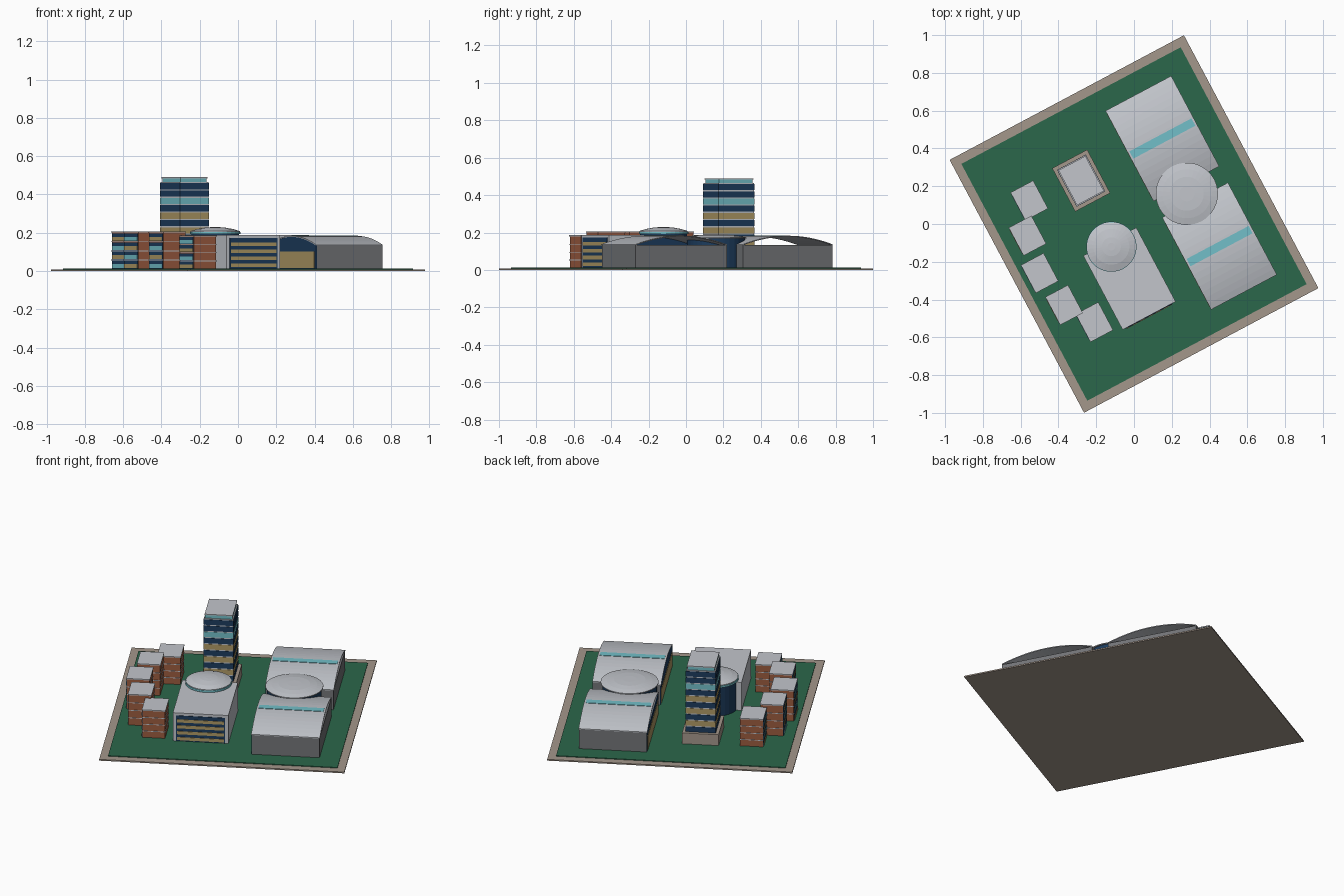
import bpy, bmesh, math
from mathutils import Matrix

cube = bpy.data.objects.get("Cube")
if cube:
    bpy.data.objects.remove(cube, do_unlink=True)

# The whole campus is laid out on its own axes, then turned
TURN = Matrix.Rotation(math.radians(28), 4, 'Z')
GROUND = 0.01


def material(name, r, g, b):
    m = bpy.data.materials.new(name)
    m.use_nodes = True
    m.diffuse_color = (r, g, b, 1)
    m.node_tree.nodes["Principled BSDF"].inputs["Base Color"].default_value = (r, g, b, 1)
    return m


GRASS = material("grass green", 0.024, 0.135, 0.07)
STONE = material("warm stone", 0.37, 0.31, 0.26)
PALE = material("pale grey", 0.54, 0.56, 0.60)
WALL = material("dark grey", 0.17, 0.175, 0.185)
NAVY = material("navy glass", 0.012, 0.045, 0.11)
TEAL = material("teal glass", 0.17, 0.52, 0.58)
TAN = material("tan glass", 0.43, 0.32, 0.13)
BRICK = material("red brick", 0.33, 0.105, 0.05)


def finish(name, bm, mat):
    bmesh.ops.recalc_face_normals(bm, faces=bm.faces[:])
    mesh = bpy.data.meshes.new(name)
    bm.to_mesh(mesh)
    bm.free()
    mesh.materials.append(mat)
    obj = bpy.data.objects.new(name, mesh)
    obj.matrix_world = TURN
    bpy.context.collection.objects.link(obj)
    return obj


def box(name, u0, u1, v0, v1, z0, z1, mat):
    bm = bmesh.new()
    bmesh.ops.create_cube(bm, size=1)
    bmesh.ops.scale(bm, vec=(u1 - u0, v1 - v0, z1 - z0), verts=bm.verts)
    bmesh.ops.translate(bm, vec=((u0 + u1) / 2, (v0 + v1) / 2, (z0 + z1) / 2), verts=bm.verts)
    return finish(name, bm, mat)


def block(name, u, v, w, d, z0, z1, mat):
    return box(name, u - w / 2, u + w / 2, v - d / 2, v + d / 2, z0, z1, mat)


def prism(name, outline, u0, u1, mat):
    """Extrude a (v, z) outline along u."""
    bm = bmesh.new()
    face = bm.faces.new([bm.verts.new((u0, v, z)) for v, z in outline])
    new = bmesh.ops.extrude_face_region(bm, geom=[face])["geom"]
    verts = [g for g in new if isinstance(g, bmesh.types.BMVert)]
    bmesh.ops.translate(bm, vec=(u1 - u0, 0, 0), verts=verts)
    return finish(name, bm, mat)


def lathe(name, u, v, profile, mat, sides=32):
    """Stack rings of (radius, z) into a closed round solid."""
    bm = bmesh.new()
    rings = []
    for r, z in profile:
        rings.append([bm.verts.new((u + r * math.cos(a), v + r * math.sin(a), z))
                      for a in (i * math.tau / sides for i in range(sides))])
    for low, high in zip(rings, rings[1:]):
        for i in range(sides):
            j = (i + 1) % sides
            bm.faces.new((low[i], low[j], high[j], high[i]))
    bm.faces.new(rings[0])
    bm.faces.new(rings[-1])
    return finish(name, bm, mat)


# Site
block("base_slab", 0, 0, 1.405, 1.516, 0, 0.008, STONE)
block("lawn", 0, 0, 1.315, 1.42, 0.006, 0.012, GRASS)

# Tower on a stone podium
TU, TV = -0.139, 0.334
block("tower_podium", TU, TV, 0.21, 0.26, GROUND, 0.08, STONE)
bands = [NAVY, TAN, NAVY, TAN, NAVY, TAN, NAVY, TEAL, NAVY, NAVY]
pitch = 0.0385
for i, mat in enumerate(bands):
    z = 0.08 + i * pitch
    block(f"tower_floor_{i + 1}", TU, TV, 0.172, 0.22, z, z + pitch - 0.006, mat)
    block(f"tower_slab_{i + 1}", TU, TV, 0.168, 0.216, z + pitch - 0.006, z + pitch, PALE)
block("tower_crown", TU, TV, 0.155, 0.203, 0.465, 0.484, TEAL)
block("tower_roof", TU, TV, 0.161, 0.209, 0.484, 0.49, PALE)

# Auditorium with striped front window
HU0, HU1, HV0, HV1 = -0.316, 0.002, -0.466, -0.022
box("hall_body", HU0, HU1, HV0, HV1, GROUND, 0.188, PALE)
box("hall_window_frame", HU0 + 0.018, HU1 - 0.018, HV0 - 0.003, HV0, 0.014, 0.172, NAVY)
for i in range(4):
    z = 0.02 + i * 0.037
    box(f"hall_window_stripe_{i + 1}", HU0 + 0.024, HU1 - 0.024,
        HV0 - 0.006, HV0 - 0.003, z, z + 0.019, TAN)

# Round foyer and dome at the rear of the auditorium
DU, DV = -0.162, -0.05
lathe("foyer_drum", DU, DV, [(0.125, GROUND), (0.125, 0.192)], NAVY)
lathe("foyer_glass_ring", DU, DV, [(0.133, 0.192), (0.133, 0.204)], TEAL)
lathe("foyer_dome", DU, DV,
      [(0.13, 0.204), (0.13, 0.208), (0.095, 0.219), (0.05, 0.227), (0.02, 0.229)], PALE)

# Twin vaulted halls
VU0, VU1, EAVE, RISE = 0.15, 0.54, 0.132, 0.046


def arch(v0, v1, offset=0.0, steps=16):
    """Points of the shallow roof arc from v0 to v1."""
    return [(v0 + (v1 - v0) * i / steps,
             EAVE + offset + RISE * (1 - (2 * i / steps - 1) ** 2)) for i in range(steps + 1)]


for side, v0, v1 in (("south", -0.592, -0.04), ("north", 0.058, 0.6)):
    mid = (v0 + v1) / 2
    box(f"{side}_vault_walls", VU0 + 0.004, VU1, v0, v1, GROUND, EAVE, WALL)
    box(f"{side}_vault_side_glass", VU0, VU0 + 0.004, v0 + 0.004, v1 - 0.004, GROUND, EAVE, NAVY)
    box(f"{side}_vault_side_panel", VU0 - 0.003, VU0, v0 + 0.02, v1 - 0.02, 0.016, 0.102, TAN)
    prism(f"{side}_vault_roof", arch(v0, v1) + arch(v0, v1, 0.005)[::-1],
          VU0 - 0.002, VU1 + 0.002, PALE)
    block(f"{side}_vault_skylight", (VU0 + VU1) / 2, mid, 0.372, 0.044,
          EAVE + RISE, EAVE + RISE + 0.007, TEAL)
prism("south_vault_gable_glass", arch(-0.588, -0.044), VU0, VU0 + 0.004, NAVY)

# Rotunda joining the vaults
lathe("rotunda_drum", 0.322, 0.01, [(0.155, GROUND), (0.155, 0.17)], NAVY)
lathe("rotunda_roof", 0.322, 0.01,
      [(0.165, 0.168), (0.165, 0.173), (0.13, 0.181), (0.09, 0.187), (0.04, 0.189)], PALE)

# Brick houses in a shallow crescent
houses = [(-0.431, 0.37, 0.18), (-0.527, 0.21, 0.2), (-0.563, 0.005, 0.2),
          (-0.528, -0.205, 0.2), (-0.429, -0.36, 0.18)]
W, D, FLOORS = 0.13, 0.162, 4
for n, (u, v, top) in enumerate(houses, 1):
    block(f"house_{n}_body", u, v, W, D, GROUND, top, BRICK)
    step = (top - GROUND) / FLOORS
    for i in range(FLOORS):
        z = GROUND + i * step
        if i:
            block(f"house_{n}_ledge_{i}", u, v, W + 0.005, D + 0.005, z - 0.002, z + 0.002, PALE)
        box(f"house_{n}_glass_{i + 1}", u - W / 2 - 0.003, u - W / 2, v - D / 2 + 0.006,
            v + D / 2 - 0.006, z + 0.003, z + step - 0.003, NAVY)
        box(f"house_{n}_blind_{i + 1}", u - W / 2 - 0.005, u - W / 2 - 0.003, v - D / 2 + 0.01,
            v + D / 2 - 0.01, z + 0.005, z + step * 0.55, (TEAL, TAN)[(i + n) % 2])
    block(f"house_{n}_roof", u, v, W + 0.006, D + 0.006, top, top + 0.006, PALE)
